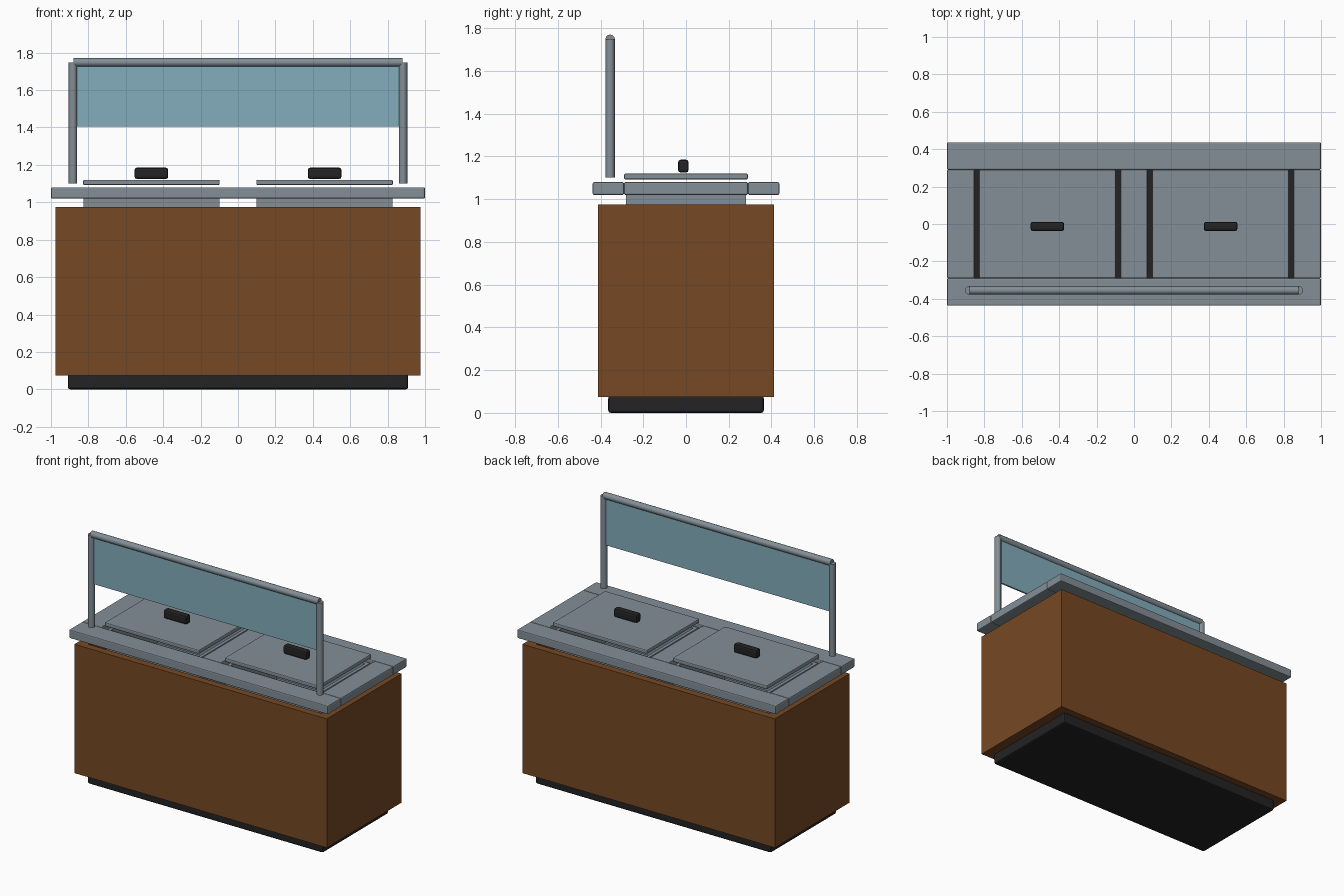
import bpy, math

if "Cube" in bpy.data.objects:
    bpy.data.objects.remove(bpy.data.objects["Cube"])


def material(name, rgb):
    m = bpy.data.materials.new(name)
    lin = [((c / 255 + 0.055) / 1.055) ** 2.4 for c in rgb]
    m.diffuse_color = (*lin, 1)
    m.use_nodes = True
    m.node_tree.nodes["Principled BSDF"].inputs["Base Color"].default_value = m.diffuse_color
    return m


WOOD = material("brown wood", (118, 72, 35))
STEEL = material("brushed steel", (131, 143, 151))
BLACK = material("black plastic", (35, 35, 35))
GLASS = material("blue glass", (131, 174, 188))


def box(name, x, y, z, mat, bevel=0.0):
    """Box from (min, max) ranges, with optional rounded edges."""
    bpy.ops.mesh.primitive_cube_add(
        size=1, location=[(r[0] + r[1]) / 2 for r in (x, y, z)])
    ob = bpy.context.object
    ob.name = name
    ob.scale = [r[1] - r[0] for r in (x, y, z)]
    bpy.ops.object.transform_apply(location=False, rotation=False, scale=True)
    ob.data.materials.append(mat)
    if bevel:
        mod = ob.modifiers.new("rounded edges", 'BEVEL')
        mod.width, mod.segments = bevel, 2
    return ob


def tube(name, loc, length, rot=(0, 0, 0)):
    bpy.ops.mesh.primitive_cylinder_add(
        vertices=12, radius=0.0225, depth=length, location=loc, rotation=rot)
    ob = bpy.context.object
    ob.name = name
    ob.data.materials.append(STEEL)
    bpy.ops.object.shade_smooth_by_angle(angle=math.radians(40))


def span(s, a, b):
    """Range a..b mirrored to side s."""
    return tuple(sorted((s * a, s * b)))


# Plinth
box("plinth", (-0.91, 0.91), (-0.364, 0.364), (0, 0.08), BLACK, 0.012)

# Open-topped cabinet made from four panels
for s, side in ((-1, "left"), (1, "right")):
    box(f"cabinet_{side}_panel", span(s, 0.905, 0.975), (-0.413, 0.413),
        (0.075, 0.975), WOOD)
for s, side in ((-1, "front"), (1, "back")):
    box(f"cabinet_{side}_panel", (-0.905, 0.905), span(s, 0.363, 0.413),
        (0.075, 0.975), WOOD)

# Counter frame around the two openings
TOP = (1.02, 1.08)
for s, side in ((-1, "front"), (1, "back")):
    box(f"counter_{side}", (-1, 1), span(s, 0.29, 0.437), TOP, STEEL, 0.007)
for s, side in ((-1, "left"), (1, "right")):
    box(f"counter_{side}", span(s, 0.853, 1.0), (-0.29, 0.29), TOP, STEEL, 0.007)
box("counter_divider", (-0.072, 0.072), (-0.29, 0.29), TOP, STEEL, 0.007)

# Two food wells with lids and handles
DEPTH = (0.75, 1.06)
for s, side in ((-1, "left"), (1, "right")):
    for a, b, part in ((0.10, 0.123, "inner"), (0.802, 0.825, "outer")):
        box(f"{side}_well_{part}_wall", span(s, a, b), (-0.28, 0.28), DEPTH, STEEL)
    for t, part in ((-1, "front"), (1, "back")):
        box(f"{side}_well_{part}_wall", span(s, 0.123, 0.802),
            span(t, 0.257, 0.28), DEPTH, STEEL)
    box(f"{side}_well_floor", span(s, 0.123, 0.802), (-0.257, 0.257),
        (0.75, 0.775), STEEL)
    box(f"{side}_lid", span(s, 0.098, 0.828), (-0.29, 0.29), (1.092, 1.12),
        STEEL, 0.007)
    box(f"{side}_lid_handle", span(s, 0.373, 0.553), (-0.037, 0.012),
        (1.125, 1.185), BLACK, 0.012)

# Sneeze guard: posts, top rail and glass
for s, side in ((-1, "left"), (1, "right")):
    tube(f"{side}_guard_post", (s * 0.8825, -0.355, 1.424), 0.645)
tube("guard_rail", (0, -0.355, 1.748), 1.76, (0, math.pi / 2, 0))
box("guard_glass", (-0.862, 0.862), (-0.361, -0.349), (1.405, 1.735), GLASS)
